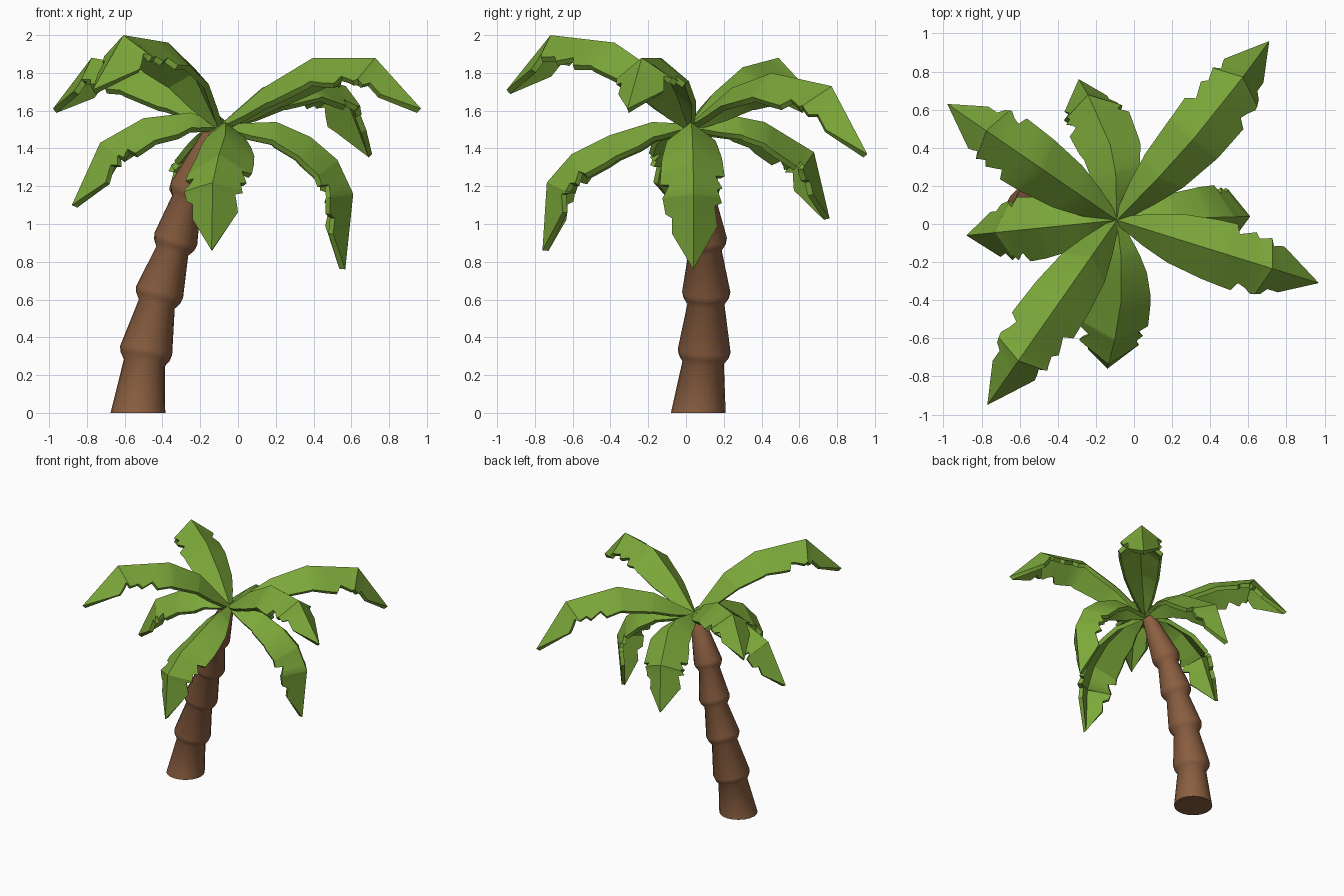
import bpy, bmesh, math
from mathutils import Vector

cube = bpy.data.objects.get("Cube")
if cube:
    bpy.data.objects.remove(cube)


def material(name, colour):
    m = bpy.data.materials.new(name)
    m.use_nodes = True
    m.diffuse_color = (*colour, 1)
    m.node_tree.nodes["Principled BSDF"].inputs["Base Color"].default_value = (*colour, 1)
    return m


LEAF = material("leaf_green", (0.2, 0.39, 0.042))
BARK = material("bark_brown", (0.26, 0.115, 0.053))
UP = Vector((0, 0, 1))
CROWN = Vector((-0.09, 0.02, 1.53))


def finish(bm, name, mat, angle, thickness=0):
    mesh = bpy.data.meshes.new(name)
    bm.to_mesh(mesh)
    bm.free()
    mesh.materials.append(mat)
    obj = bpy.data.objects.new(name, mesh)
    bpy.context.collection.objects.link(obj)
    bpy.ops.object.select_all(action='DESELECT')
    obj.select_set(True)
    bpy.context.view_layer.objects.active = obj
    if thickness:
        mod = obj.modifiers.new("thickness", 'SOLIDIFY')
        mod.thickness = thickness
        mod.offset = -1
        bpy.ops.object.modifier_apply(modifier=mod.name)
    bpy.ops.object.shade_smooth_by_angle(angle=math.radians(angle))


def sample(keys, values, t):
    # piecewise linear lookup
    for i in range(len(keys) - 1):
        if t <= keys[i + 1]:
            f = (t - keys[i]) / (keys[i + 1] - keys[i])
            return values[i] + (values[i + 1] - values[i]) * f
    return values[-1]


# Leaf outline: distance along the rib, then half width, with torn notches
LEFT = [(0, .03), (.12, .11), (.25, .17), (.42, .205), (.54, .215), (.56, .155), (.62, .2),
        (.64, .165), (.72, .195), (.74, .145), (.83, .165), (1, 0)]
RIGHT = [(0, .03), (.12, .11), (.25, .17), (.42, .205), (.59, .22), (.61, .16), (.69, .205),
         (.78, .185), (.795, .14), (.86, .14), (1, 0)]
DROOP = math.radians(38)


def frond(name, tip, bow, heights):
    tip = Vector((*tip, CROWN.z))
    side = (tip - CROWN).normalized().cross(UP)
    rib = [CROWN.copy()]
    for f, z in heights:
        p = CROWN.lerp(tip, f) + side * bow * math.sin(math.pi * f)
        rib.append(Vector((p.x, p.y, z)))
    keys = [0]
    for a, b in zip(rib, rib[1:]):
        keys.append(keys[-1] + (b - a).length)
    keys = [k / keys[-1] for k in keys]
    stations = sorted({round(t, 3) for t in keys + [p[0] for p in LEFT + RIGHT]})
    bm = bmesh.new()
    rows = []
    for t in stations:
        p = sample(keys, rib, t)
        tangent = (sample(keys, rib, min(t + .08, 1)) - sample(keys, rib, max(t - .08, 0))).normalized()
        normal = side.cross(tangent).normalized()
        row = [bm.verts.new(p)]
        for outline, sign in ((LEFT, -1), (RIGHT, 1)):
            w = sample(*zip(*outline), t)
            row.append(bm.verts.new(p + side * sign * w * math.cos(DROOP) - normal * w * math.sin(DROOP)))
        rows.append(row)
    for (c, l, r), (c2, l2, r2) in zip(rows, rows[1:]):
        bm.faces.new((c, r, r2, c2))
        bm.faces.new((c, c2, l2, l))
    bmesh.ops.remove_doubles(bm, verts=bm.verts, dist=.0005)
    finish(bm, name, LEAF, 28, .032)


# Fronds: tip in plan, sideways bow, rib heights by fraction of reach
FRONDS = {
    "frond_back_left": ((.71, .96), .03, [(.25, 1.72), (.48, 1.8), (.81, 1.73), (1, 1.37)]),
    "frond_left_high": ((.97, -.31), 0, [(.21, 1.72), (.46, 1.88), (.77, 1.88), (1, 1.61)]),
    "frond_left_low": ((.61, .04), 0, [(.42, 1.54), (.68, 1.46), (.88, 1.34), (1, 1.16), (.94, .76)]),
    "frond_front": ((-.14, -.76), -.05, [(.25, 1.54), (.54, 1.47), (.8, 1.37), (.97, 1.22), (1, .86)]),
    "frond_front_right": ((-.77, -.95), 0, [(.2, 1.82), (.41, 1.96), (.76, 2.0), (1, 1.71)]),
    "frond_right_low": ((-.88, -.06), 0, [(.2, 1.59), (.52, 1.56), (.81, 1.43), (1, 1.1)]),
    "frond_back_right": ((-.98, .63), 0, [(.2, 1.69), (.46, 1.83), (.77, 1.88), (1, 1.61)]),
    "frond_back": ((-.29, .76), .07, [(.31, 1.57), (.51, 1.54), (.88, 1.38), (1, 1.03)]),
}
for name, spec in FRONDS.items():
    frond(name, *spec)

# Trunk: leaning axis with a flared collar at each joint
joints = [Vector(p) for p in ((-.53, .065, 0), (-.49, .095, .31), (-.42, .107, .62),
                              (-.335, .1, .9), (-.26, .075, 1.17), (-.12, .03, 1.5))]
flare = [.145, .14, .128, .118, .108]
neck = [.11, .098, .088, .08, .05]
SIDES = 20
bm = bmesh.new()
rings = []


def ring(centre, axis, radius):
    u = Vector((0, 1, 0)).cross(axis).normalized()
    v = axis.cross(u)
    rings.append([bm.verts.new(centre + radius * (u * math.cos(a) + v * math.sin(a)))
                  for a in (2 * math.pi * i / SIDES for i in range(SIDES))])


for i, (a, b) in enumerate(zip(joints, joints[1:])):
    axis = (b - a).normalized()
    if i == 0:
        ring(a, UP, flare[0])
    else:
        tilt = (joints[i + 1] - joints[i - 1]).normalized()
        ring(a - tilt * .012, tilt, flare[i] - .008)
        ring(a + tilt * .02, tilt, flare[i])
    top = b - axis * (.045 if i < 4 else 0)
    end = joints[min(i + 2, 5)] - a
    ring(top, end.normalized(), neck[i])
for low, high in zip(rings, rings[1:]):
    for i in range(SIDES):
        j = (i + 1) % SIDES
        bm.faces.new((low[i], low[j], high[j], high[i]))
bm.faces.new(rings[0][::-1])
bm.faces.new(rings[-1])
bmesh.ops.recalc_face_normals(bm, faces=bm.faces)
finish(bm, "trunk", BARK, 50)
